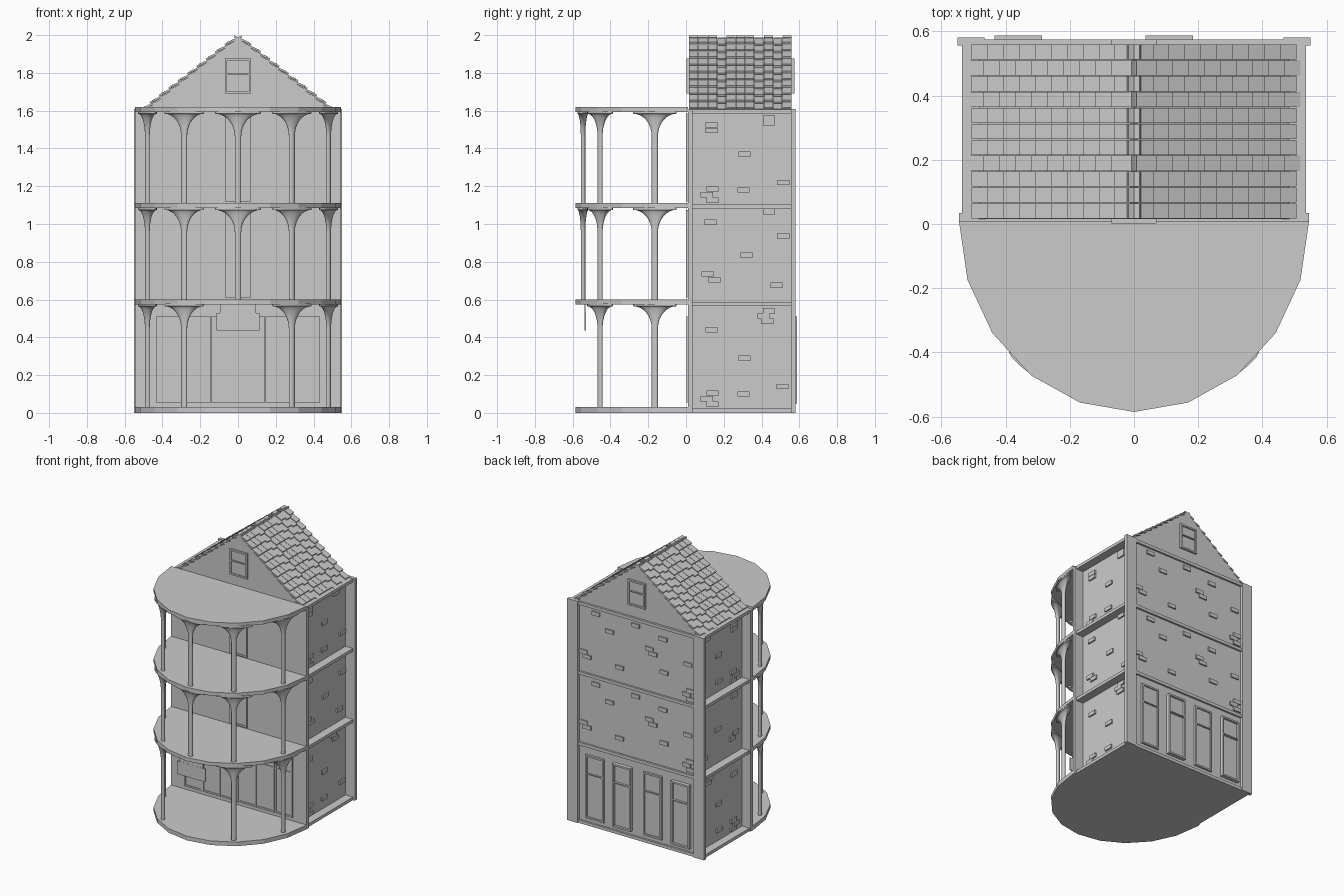
import bpy, bmesh, math
from mathutils import Matrix, Vector

if "Cube" in bpy.data.objects:
    bpy.data.objects.remove(bpy.data.objects["Cube"])

grey = bpy.data.materials.new("stone grey")
grey.use_nodes = True
grey.diffuse_color = (0.6, 0.6, 0.6, 1)
grey.node_tree.nodes["Principled BSDF"].inputs["Base Color"].default_value = (0.6, 0.6, 0.6, 1)


def finish(name, bm, smooth=False):
    bmesh.ops.recalc_face_normals(bm, faces=bm.faces)
    mesh = bpy.data.meshes.new(name)
    bm.to_mesh(mesh)
    bm.free()
    mesh.materials.append(grey)
    obj = bpy.data.objects.new(name, mesh)
    bpy.context.collection.objects.link(obj)
    if smooth:
        bpy.ops.object.select_all(action="DESELECT")
        obj.select_set(True)
        bpy.context.view_layer.objects.active = obj
        bpy.ops.object.shade_smooth_by_angle(angle=math.radians(40))
    return obj


def box(bm, x0, x1, y0, y1, z0, z1):
    centre = Vector((x0 + x1, y0 + y1, z0 + z1)) / 2
    size = Matrix.Diagonal((x1 - x0, y1 - y0, z1 - z0, 1))
    bmesh.ops.create_cube(bm, size=1, matrix=Matrix.Translation(centre) @ size)


def boxes(name, items):
    bm = bmesh.new()
    for item in items:
        box(bm, *item)
    return finish(name, bm)


def prism(name, points, offset):
    bm = bmesh.new()
    face = bm.faces.new([bm.verts.new(p) for p in points])
    extruded = bmesh.ops.extrude_face_region(bm, geom=[face])["geom"]
    moved = [v for v in extruded if isinstance(v, bmesh.types.BMVert)]
    bmesh.ops.translate(bm, verts=moved, vec=offset)
    return finish(name, bm)


def window(name, x, width, z0, z1, y, depth, bar=0.0):
    """Raised frame, thin pane and optional crossbar; depth is signed."""
    h, t = width / 2, 0.012
    ya, yb = sorted((y, y + depth))
    pa, pb = sorted((y, y + depth * 0.4))
    parts = [(x - h, x - h + t, ya, yb, z0, z1), (x + h - t, x + h, ya, yb, z0, z1),
             (x - h, x + h, ya, yb, z0, z0 + t), (x - h, x + h, ya, yb, z1 - t, z1),
             (x - h, x + h, pa, pb, z0, z1)]
    if bar:
        parts.append((x - h, x + h, ya, yb, bar, bar + 0.008))
    boxes(name, parts)


# Main body, front wall and back corner posts
boxes("house_body", [(-0.475, 0.475, 0.02, 0.56, 0, 1.605)])
boxes("front_wall", [(-0.545, 0.545, 0.01, 0.035, 0, 1.605)])
boxes("back_posts", [(-0.55, -0.465, 0.555, 0.58, 0, 1.61),
                     (0.465, 0.55, 0.555, 0.58, 0, 1.61)])

# Floor ledges around sides and back
for i, z in enumerate((0, 0.565, 1.08, 1.585)):
    boxes(f"floor_ledge_{i}", [(-0.535, 0.535, 0.03, 0.558, z, z + 0.022),
                               (-0.466, 0.466, 0.5, 0.574, z, z + 0.022)])

# Half-round balcony slabs
for i, (z, t) in enumerate(((0, 0.03), (0.575, 0.026), (1.085, 0.026), (1.594, 0.026))):
    rim = [(0.545 * math.cos(math.pi * k / 10), 0.01 - 0.595 * math.sin(math.pi * k / 10), z)
           for k in range(11)]
    prism(f"balcony_slab_{i}", rim, (0, 0, t))


# Columns with flattened trumpet capitals
def column(name, x, y, z0, z1, sides=20):
    profile = [(0.017, z0)]
    for k in range(9):
        a = k / 8 * math.pi / 2
        profile.append((0.122 - 0.105 * math.cos(a), z1 - 0.13 + 0.12 * math.sin(a)))
    profile.append((0.122, z1 + 0.005))
    turn = Matrix.Rotation(math.atan2(y - 0.01, x) + math.pi / 2, 4, "Z")
    place = Matrix.Translation((x, y, 0)) @ turn
    bm = bmesh.new()
    rings = []
    for r, z in profile:
        depth = 0.012 + 0.17 * (r - 0.017)
        rings.append([bm.verts.new(place @ Vector((r * math.cos(2 * math.pi * k / sides),
                                                   depth * math.sin(2 * math.pi * k / sides), z)))
                      for k in range(sides)])
    for low, high in zip(rings, rings[1:]):
        for k in range(sides):
            n = (k + 1) % sides
            bm.faces.new((low[k], low[n], high[n], high[k]))
    bm.faces.new(rings[0])
    bm.faces.new(rings[-1])
    finish(name, bm, smooth=True)


spots = [(-0.48, -0.165), (-0.285, -0.455), (0, -0.545), (0.285, -0.455), (0.48, -0.165)]
for floor, (z0, z1) in enumerate(((0.03, 0.575), (0.6, 1.085), (1.11, 1.594))):
    for i, (x, y) in enumerate(spots):
        if floor or x:
            column(f"column_{floor}_{i}", x, y, z0, z1)

# Hanging sign board below the first balcony
boxes("hanging_sign", [(-0.115, 0.115, -0.538, -0.53, 0.435, 0.53),
                       (-0.095, 0.095, -0.537, -0.531, 0.53, 0.58)])

# Front doors and windows
for i in range(6):
    window(f"shop_panel_{i}", -0.3625 + 0.145 * i, 0.143, 0.055, 0.51, 0.01, -0.008, 0.375)
for i, z in enumerate((0.61, 1.12)):
    window(f"balcony_door_{i}", 0, 0.14, z, z + 0.465, 0.01, -0.01)
window("front_gable_window", 0, 0.14, 1.69, 1.875, 0.016, -0.014, 1.79)
window("back_gable_window", 0, 0.14, 1.69, 1.875, 0.558, 0.016, 1.79)

# Back ground floor windows
for i, x in enumerate((-0.36, -0.13, 0.11, 0.335)):
    window(f"back_window_{i}", x, 0.147, 0.05, 0.51, 0.56, 0.027 if i % 2 == 0 else 0.015, 0.37)

# Raised bricks on both sides: depth position and height
side_bricks = [(0.135, 1.525), (0.135, 1.495), (0.44, 1.56), (0.44, 1.535), (0.31, 1.37),
               (0.515, 1.22), (0.305, 1.18), (0.14, 1.185), (0.11, 1.155), (0.14, 1.125),
               (0.44, 1.065), (0.13, 1.01), (0.515, 0.935), (0.32, 0.835), (0.115, 0.735),
               (0.15, 0.705), (0.48, 0.675), (0.44, 0.54), (0.41, 0.515), (0.43, 0.485),
               (0.135, 0.44), (0.31, 0.29), (0.51, 0.14), (0.305, 0.10), (0.14, 0.105),
               (0.11, 0.075), (0.14, 0.045)]
for name, s in (("left", 1), ("right", -1)):
    x0, x1 = sorted((s * 0.47, s * 0.486))
    boxes(f"{name}_bricks", [(x0, x1, y - 0.032, y + 0.032, z - 0.014, z + 0.014)
                             for y, z in side_bricks])

# Raised bricks on the upper back wall, repeated on two floors
back_bricks = [(0.33, 1.55), (0.01, 1.55), (0.22, 1.45), (-0.1, 1.41), (-0.13, 1.38),
               (-0.21, 1.51), (0.4, 1.22), (0.43, 1.25), (0.14, 1.21), (-0.22, 1.27),
               (-0.41, 1.38), (-0.43, 1.19), (-0.4, 1.16), (-0.43, 1.13)]
boxes("back_bricks", [(x - 0.032, x + 0.032, 0.555, 0.57, z - d - 0.014, z - d + 0.014)
                      for x, z in back_bricks for d in (0, 0.513)])

# Gabled attic
prism("attic_gable", [(-0.49, 0.016, 1.6), (0.49, 0.016, 1.6), (0, 0.016, 1.985)], (0, 0.543, 0))

# Overlapping roof tiles, laid in strips from ridge to eave
tilt, length, pitch = math.radians(24), 0.085, 0.0495
for name, s in (("left", 1), ("right", -1)):
    bm = bmesh.new()
    for col in range(11):
        shift = 0.012 if col in (3, 7, 9) else 0
        for row in range(10):
            tip = 0.058 + pitch * row + shift
            x = tip - length / 2 * math.cos(tilt)
            z = 2.003 - 0.776 * tip + length / 2 * math.sin(tilt)
            place = Matrix.Translation((s * x, 0.0405 + pitch * col, z))
            bmesh.ops.create_cube(bm, size=1, matrix=place @ Matrix.Rotation(s * tilt, 4, "Y")
                                  @ Matrix.Diagonal((length, 0.047, 0.01, 1)))
    finish(f"{name}_roof_tiles", bm)
